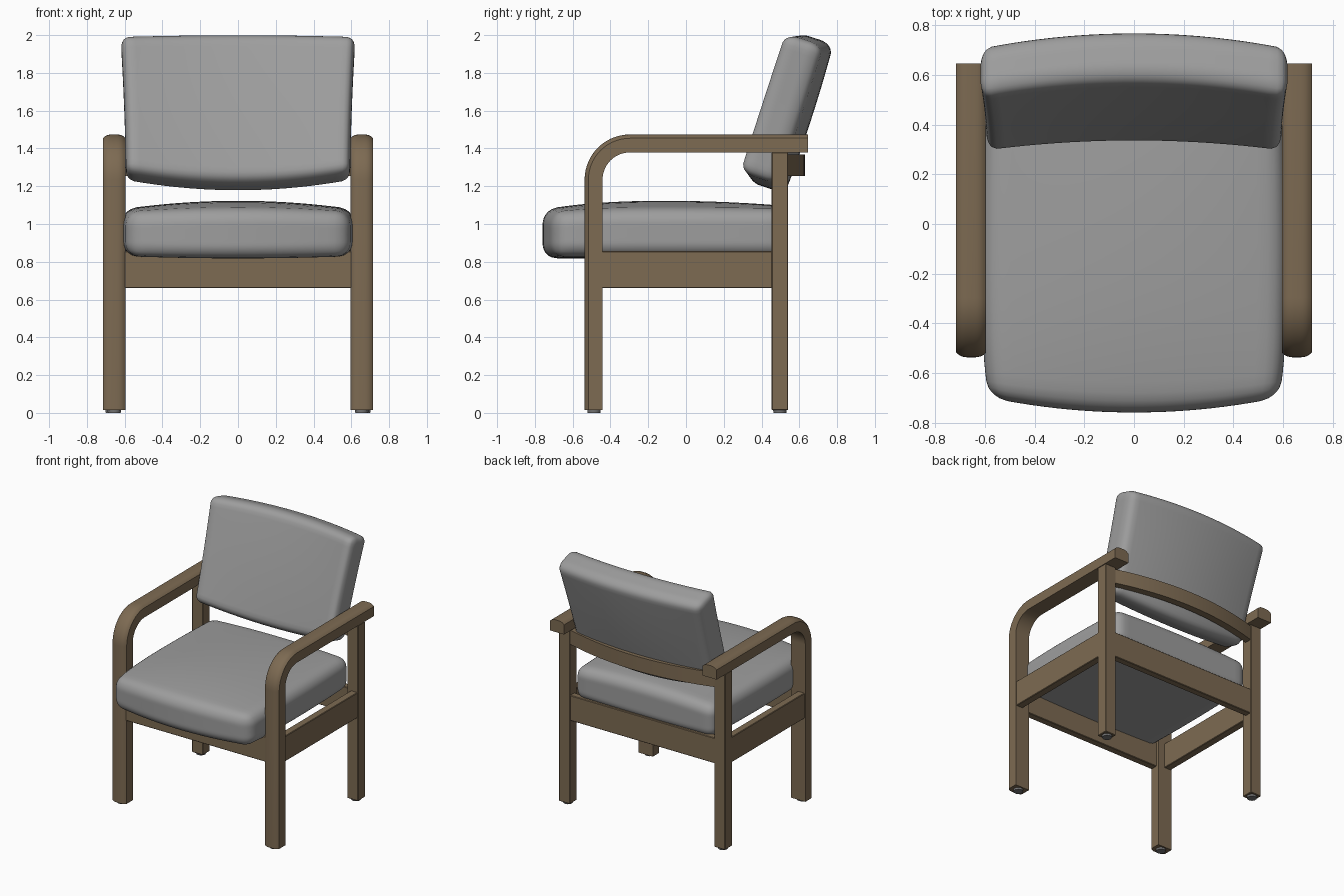
import bpy, bmesh, math
from mathutils import Vector

if "Cube" in bpy.data.objects:
    bpy.data.objects.remove(bpy.data.objects["Cube"])


def material(name, rgb):
    m = bpy.data.materials.new(name)
    m.diffuse_color = (*rgb, 1)
    m.use_nodes = True
    m.node_tree.nodes["Principled BSDF"].inputs["Base Color"].default_value = m.diffuse_color
    return m


WOOD = material("brown wood", (0.205, 0.145, 0.085))
FABRIC = material("grey upholstery", (0.34, 0.34, 0.34))
PAD = material("grey glide", (0.18, 0.18, 0.18))


def finish(name, bm, mat, mirror=False, angle=35):
    bmesh.ops.recalc_face_normals(bm, faces=bm.faces)
    me = bpy.data.meshes.new(name)
    bm.to_mesh(me)
    bm.free()
    me.materials.append(mat)
    ob = bpy.data.objects.new(name, me)
    bpy.context.collection.objects.link(ob)
    if mirror:
        ob.modifiers.new("mirror", "MIRROR").use_mirror_merge = False
    bpy.ops.object.select_all(action="DESELECT")
    ob.select_set(True)
    bpy.context.view_layer.objects.active = ob
    bpy.ops.object.shade_smooth_by_angle(angle=math.radians(angle))
    return ob


def box(name, lo, hi, mirror=False, bevel=0.004):
    bm = bmesh.new()
    bmesh.ops.create_cube(bm, size=1)
    for v in bm.verts:
        v.co = Vector([(a + b) / 2 + c * (b - a) for a, b, c in zip(lo, hi, v.co)])
    bmesh.ops.bevel(bm, geom=bm.edges[:], offset=bevel, segments=1, affect="EDGES")
    return finish(name, bm, WOOD, mirror, 20)


def skin(bm, rings):
    """Join equal closed rings into a capped tube."""
    rows = [[bm.verts.new(p) for p in r] for r in rings]
    n = len(rows[0])
    for a, b in zip(rows, rows[1:]):
        for i in range(n):
            bm.faces.new((a[i], a[(i + 1) % n], b[(i + 1) % n], b[i]))
    bm.faces.new(rows[0])
    bm.faces.new(rows[-1])


def cushion(name, half, radii, shape, n=24):
    """Box with elliptical edges, dense near them, then bent by shape(point)."""
    bm = bmesh.new()
    bmesh.ops.create_cube(bm, size=2)
    bmesh.ops.subdivide_edges(bm, edges=bm.edges[:], cuts=n, use_grid_fill=True)
    for v in bm.verts:
        p = [math.sin(c * math.pi / 2) * h for c, h in zip(v.co, half)]
        q = [max(r - h, min(h - r, c)) for c, h, r in zip(p, half, radii)]
        d = Vector([(a - b) / r for a, b, r in zip(p, q, radii)]).normalized()
        v.co = shape([b + e * r for b, e, r in zip(q, d, radii)])
    return finish(name, bm, FABRIC, False, 80)


# Front legs and armrests: one bent piece with a crowned outer face
TH, R = 0.095, 0.24
path = [(-0.537, 0.014, -1, 0)]
for i in range(15):
    a = math.pi / 2 * i / 14
    c, s = math.cos(a), math.sin(a)
    path.append((-0.297 - R * c, 1.234 + R * s, -c, s))
path.append((0.647, 1.474, 0, 1))
section = [(0.595, TH)]
for i in range(11):
    t = i / 5 - 1
    section.append((0.6555 + 0.0605 * t, 0.02 * abs(t) ** 3.5))
section.append((0.716, TH))
bm = bmesh.new()
skin(bm, [[(x, y - ny * d, z - nz * d) for x, d in section] for y, z, ny, nz in path])
finish("front_leg_and_armrest", bm, WOOD, True)

# Rear legs
box("rear_leg", (0.62, 0.453, 0.014), (0.714, 0.541, 1.379), True)

# Seat frame rails
box("side_rail", (0.652, -0.445, 0.66), (0.71, 0.457, 0.857), True)
box("front_rail", (-0.61, -0.52, 0.66), (0.61, -0.465, 0.857))
box("rear_rail", (-0.63, 0.482, 0.66), (0.63, 0.535, 0.857))

# Bowed rail behind the backrest
rings = []
for i in range(25):
    t = i / 12 - 1
    y = 0.63 - 0.095 * t * t
    rings.append([(0.63 * t, y - d, z) for d, z in
                  ((0, 1.255), (0, 1.367), (0.055, 1.367), (0.055, 1.255))])
bm = bmesh.new()
skin(bm, rings)
finish("back_support_rail", bm, WOOD)

# Floor glides
bm = bmesh.new()
for x, y in ((0.655, -0.487), (0.666, 0.497)):
    new = bmesh.ops.create_cone(bm, cap_ends=True, segments=24, radius1=0.034,
                                radius2=0.036, depth=0.02)["verts"]
    bmesh.ops.translate(bm, verts=new, vec=(x, y, 0.01))
finish("floor_glide", bm, PAD, True)


# Seat cushion: crowned top, bowed and slightly drooping front, full sides
def seat_shape(p):
    x, y, z = p
    sx, sy = x / 0.597, y / 0.643
    front = max(0, -sy)
    if z > 0:
        z += 0.045 * (1 - sx * sx) * (1 - 0.6 * sy * sy) - 0.02 * front ** 3
    else:
        z -= 0.012 * (1 - sx * sx)
    x *= 1 - 0.025 * front ** 6 + 0.03 * (1 - sy * sy)
    y += 0.06 * sx * sx * front ** 2
    return Vector((x, y - 0.116, z + 0.954))


cushion("seat_cushion", (0.597, 0.643, 0.124), (0.075, 0.075, 0.075), seat_shape)


# Back cushion: tilted slab, wrapped forward at the sides, wider at the top
TILT = math.radians(18)
UP = Vector((0, math.sin(TILT), math.cos(TILT)))
BACK = Vector((0, math.cos(TILT), -math.sin(TILT)))


def back_shape(p):
    x, d, h = p
    sx, sh = x / 0.607, h / 0.41
    d += 0.01 * (d / 0.1) * (1 - sx * sx) * (1 - sh * sh)
    d -= 0.055 * sx * sx
    h -= (0.028 if h > 0 else 0.04) * sx * sx * sh
    x *= 1 + 0.022 * sh - 0.008 * (1 - sh * sh)
    base = Vector((0, 0.552, 1.589))
    return base + Vector((x, 0, 0)) + BACK * d + UP * h


cushion("back_cushion", (0.607, 0.106, 0.416), (0.045, 0.075, 0.055), back_shape)
